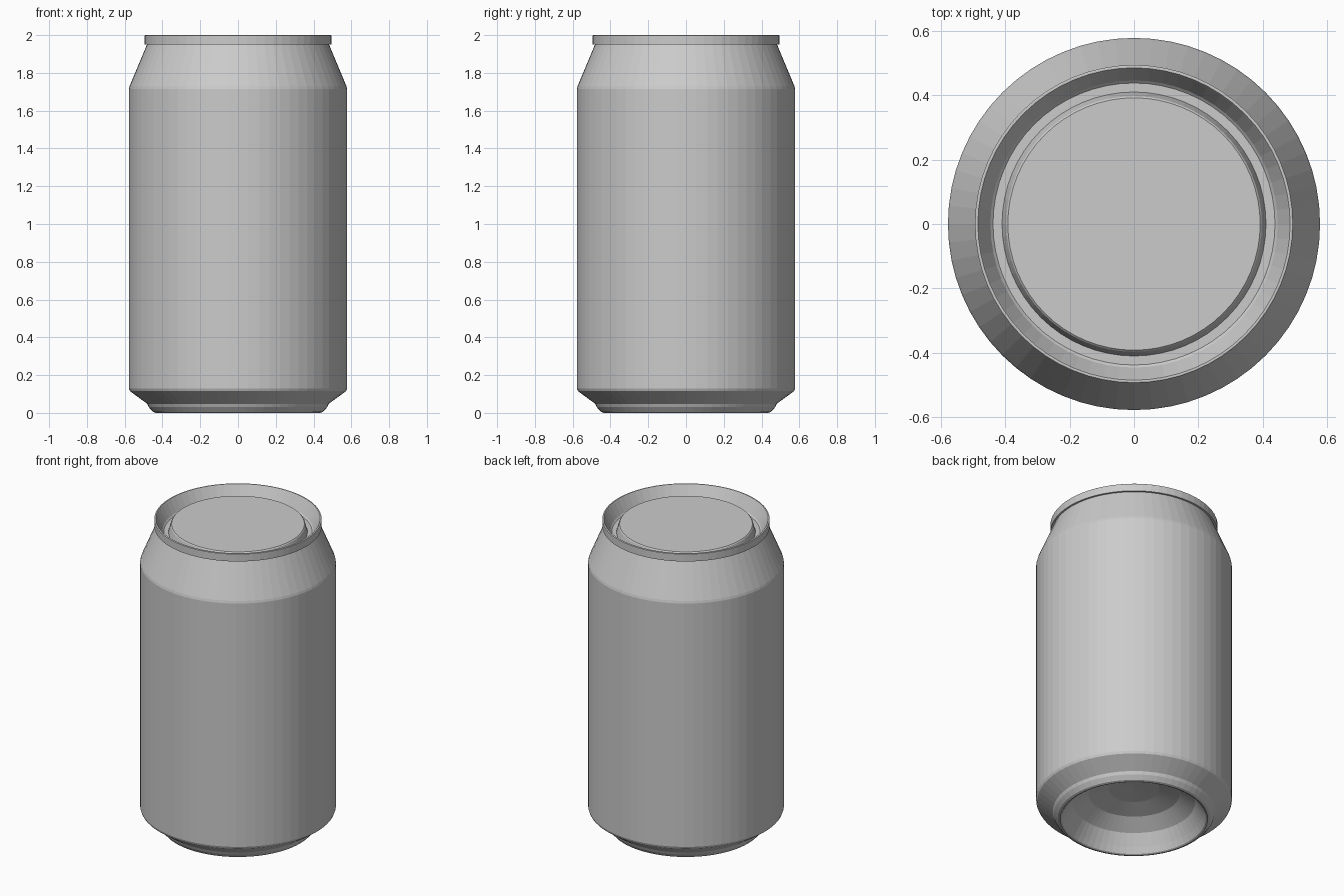
import bpy, bmesh, math

if "Cube" in bpy.data.objects:
    bpy.data.objects.remove(bpy.data.objects["Cube"])

SEGMENTS = 64

metal = bpy.data.materials.new("light grey metal")
metal.diffuse_color = (0.6, 0.6, 0.6, 1)
metal.use_nodes = True
metal.node_tree.nodes["Principled BSDF"].inputs["Base Color"].default_value = metal.diffuse_color


def lathe(name, profile):
    """Spin an (radius, height) profile around the z axis."""
    bm = bmesh.new()
    rings = []
    for r, z in profile:
        if r == 0:
            rings.append([bm.verts.new((0, 0, z))] * SEGMENTS)
        else:
            rings.append([bm.verts.new((r * math.cos(2 * math.pi * i / SEGMENTS),
                                        r * math.sin(2 * math.pi * i / SEGMENTS), z))
                          for i in range(SEGMENTS)])
    for low, high in zip(rings, rings[1:]):
        for i in range(SEGMENTS):
            j = (i + 1) % SEGMENTS
            corners = dict.fromkeys((low[i], low[j], high[j], high[i]))
            bm.faces.new(list(corners))
    mesh = bpy.data.meshes.new(name)
    bm.to_mesh(mesh)
    bm.free()
    mesh.materials.append(metal)
    obj = bpy.data.objects.new(name, mesh)
    bpy.context.collection.objects.link(obj)
    return obj


# Body: domed base, foot, side wall and tapered neck
lathe("can_body", [
    (0, 0.21), (0.15, 0.20), (0.27, 0.17), (0.36, 0.11), (0.405, 0.04),
    (0.425, 0.005), (0.435, 0.0), (0.45, 0.005), (0.472, 0.03), (0.48, 0.048),
    (0.572, 0.115), (0.578, 0.13), (0.578, 1.715), (0.574, 1.73), (0.482, 1.95)])

# Lid: rolled rim, sloping inner wall, groove and raised panel
lathe("can_lid", [
    (0.482, 1.95), (0.494, 1.95), (0.494, 1.998), (0.491, 2.0), (0.485, 2.0),
    (0.482, 1.995), (0.446, 1.92), (0.438, 1.912), (0.41, 1.912),
    (0.397, 1.96), (0.392, 1.965), (0, 1.965)])
